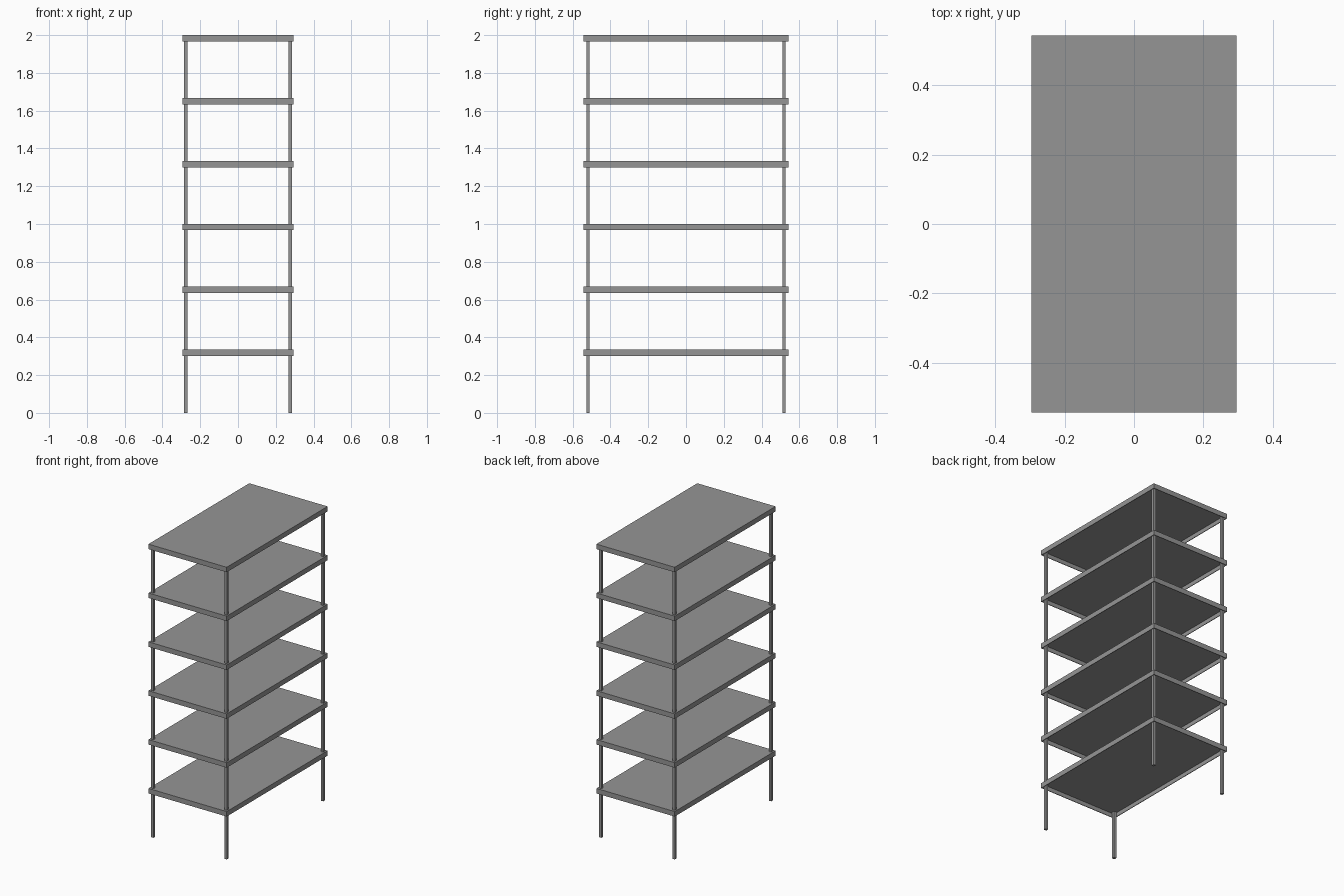
import bpy, bmesh

if "Cube" in bpy.data.objects:
    bpy.data.objects.remove(bpy.data.objects["Cube"])

HX, HY, T = 0.295, 0.543, 0.034   # shelf half sizes and thickness
LIP, SHEET = 0.006, 0.006         # folded rim width and sheet thickness
PX, PY, W = 0.276, 0.519, 0.018   # post positions and width

steel = bpy.data.materials.new("dark_steel")
steel.diffuse_color = (0.3, 0.3, 0.3, 1)
steel.use_nodes = True
steel.node_tree.nodes["Principled BSDF"].inputs["Base Color"].default_value = steel.diffuse_color


def shelf(name, top):
    # Box whose underside is inset and pushed up, leaving a folded rim
    bm = bmesh.new()
    bmesh.ops.create_cube(bm, size=1)
    bmesh.ops.scale(bm, vec=(2 * HX, 2 * HY, T), verts=bm.verts)
    bmesh.ops.translate(bm, vec=(0, 0, top - T / 2), verts=bm.verts)
    bottom = min(bm.faces, key=lambda f: f.calc_center_median().z)
    bmesh.ops.inset_region(bm, faces=[bottom], thickness=LIP)
    new = bmesh.ops.extrude_discrete_faces(bm, faces=[bottom])["faces"][0]
    bmesh.ops.translate(bm, vec=(0, 0, T - SHEET), verts=new.verts)
    bmesh.ops.recalc_face_normals(bm, faces=bm.faces)
    mesh = bpy.data.meshes.new(name)
    bm.to_mesh(mesh)
    bm.free()
    mesh.materials.append(steel)
    bpy.context.collection.objects.link(bpy.data.objects.new(name, mesh))


def post(name, x, y):
    h = 2 - SHEET / 2
    bpy.ops.mesh.primitive_cube_add(size=1, location=(x, y, h / 2))
    ob = bpy.context.object
    ob.scale = (W, W, h)
    ob.name = name
    ob.data.materials.append(steel)


# Six evenly spaced shelves
for i in range(6):
    shelf(f"shelf_{i + 1}", 2 - (5 - i) * 0.333)

# Four corner posts
for sx, side in ((-1, "left"), (1, "right")):
    for sy, end in ((-1, "front"), (1, "back")):
        post(f"{end}_{side}_post", sx * PX, sy * PY)
